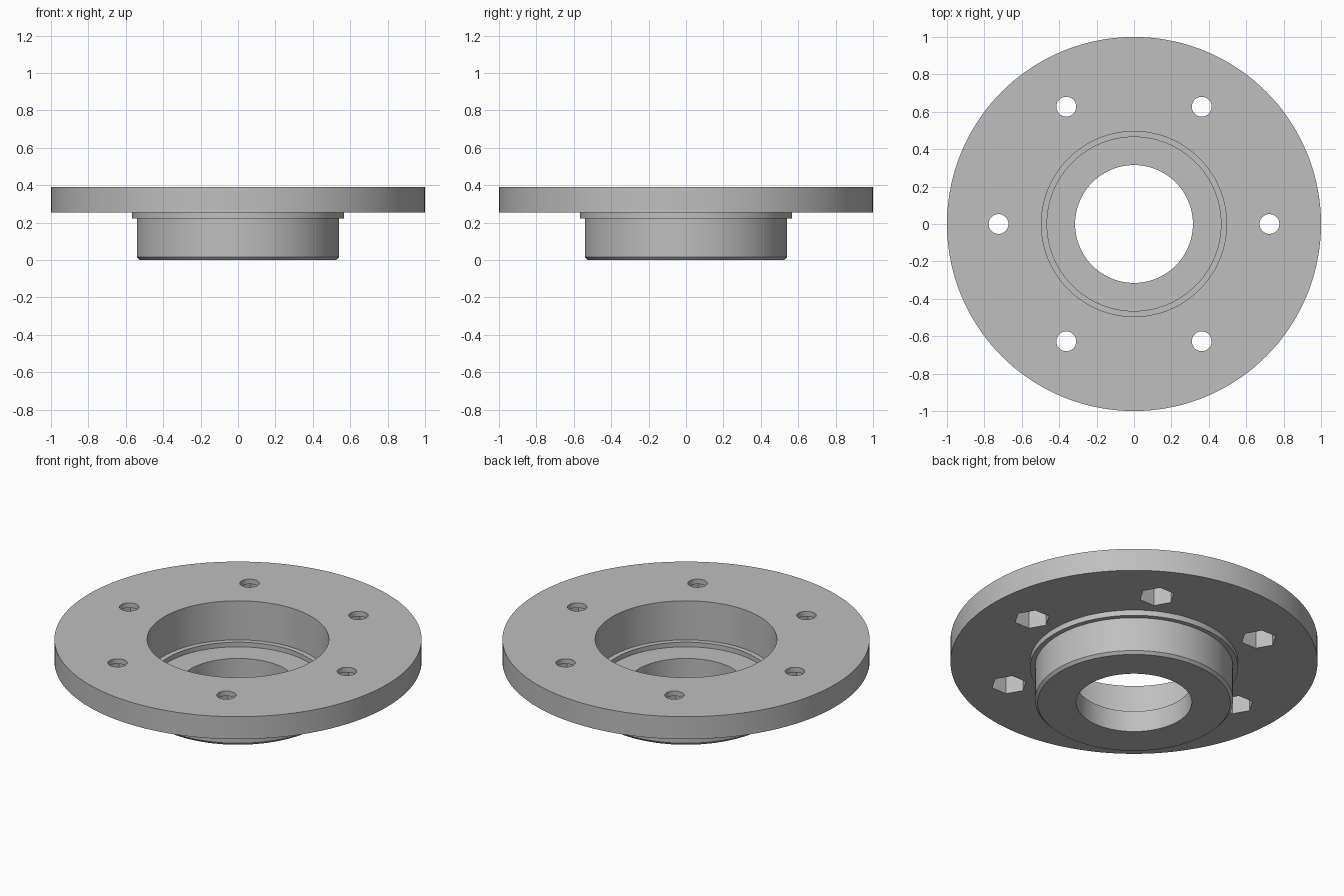
import bpy, bmesh, math
from mathutils import Matrix

cube = bpy.data.objects.get("Cube")
if cube:
    bpy.data.objects.remove(cube, do_unlink=True)

STEPS = 144
HOLES = 6
HOLE_CIRCLE = 0.724

metal = bpy.data.materials.new("plain grey")
metal.use_nodes = True
grey = (0.52, 0.52, 0.52, 1)
metal.diffuse_color = grey
metal.node_tree.nodes["Principled BSDF"].inputs["Base Color"].default_value = grey


def make_object(name, bm):
    bmesh.ops.recalc_face_normals(bm, faces=bm.faces)
    mesh = bpy.data.meshes.new(name)
    bm.to_mesh(mesh)
    bm.free()
    mesh.materials.append(metal)
    obj = bpy.data.objects.new(name, mesh)
    bpy.context.collection.objects.link(obj)
    return obj


def lathe(name, profile):
    """Revolve a closed (radius, height) profile around z."""
    bm = bmesh.new()
    rings = []
    for i in range(STEPS):
        a = math.tau * i / STEPS
        rings.append([bm.verts.new((r * math.cos(a), r * math.sin(a), z)) for r, z in profile])
    for i, ring in enumerate(rings):
        after = rings[(i + 1) % STEPS]
        for j in range(len(profile)):
            k = (j + 1) % len(profile)
            bm.faces.new((ring[j], after[j], after[k], ring[k]))
    return make_object(name, bm)


def cut_ring(target, name, radius, sides, bottom, top, turn=0):
    """Cut a circle of prisms out of the target."""
    bm = bmesh.new()
    for i in range(HOLES):
        place = (Matrix.Rotation(math.tau * i / HOLES, 4, 'Z')
                 @ Matrix.Translation((HOLE_CIRCLE, 0, (bottom + top) / 2))
                 @ Matrix.Rotation(turn, 4, 'Z'))
        bmesh.ops.create_cone(bm, cap_ends=True, segments=sides, radius1=radius,
                              radius2=radius, depth=top - bottom, matrix=place)
    cutter = make_object(name, bm)
    cutter.hide_render = True
    mod = target.modifiers.new(name, 'BOOLEAN')
    mod.operation = 'DIFFERENCE'
    mod.solver = 'EXACT'
    mod.object = cutter
    bpy.context.view_layer.objects.active = target
    bpy.ops.object.modifier_apply(modifier=mod.name)
    bpy.data.objects.remove(cutter, do_unlink=True)


# Flange plate, collar, chamfered hub and stepped bore as one turned body
flange = lathe("flange_hub", [
    (0.315, 0), (0.525, 0), (0.54, 0.016),          # hub base and chamfer
    (0.54, 0.222), (0.567, 0.222), (0.567, 0.255),  # collar
    (1, 0.255), (1, 0.39),                          # plate
    (0.495, 0.39), (0.495, 0.155),                  # bearing seat
    (0.465, 0.155), (0.465, 0.127), (0.315, 0.127), # inner step and floor
])

# Round bolt holes, then hexagonal nut pockets from below
cut_ring(flange, "bolt_holes", 0.053, 40, 0.2, 0.45)
# Cone vertices sit on an axis, so both candidates are a multiple of 30 degrees;
# the flats of each pocket face the centre
cut_ring(flange, "nut_pockets", 0.098, 6, 0.2, 0.36, math.radians(30))

# Smooth walls, sharp rims
bpy.ops.object.select_all(action='DESELECT')
flange.select_set(True)
bpy.context.view_layer.objects.active = flange
bpy.ops.object.shade_smooth_by_angle(angle=math.radians(30))
